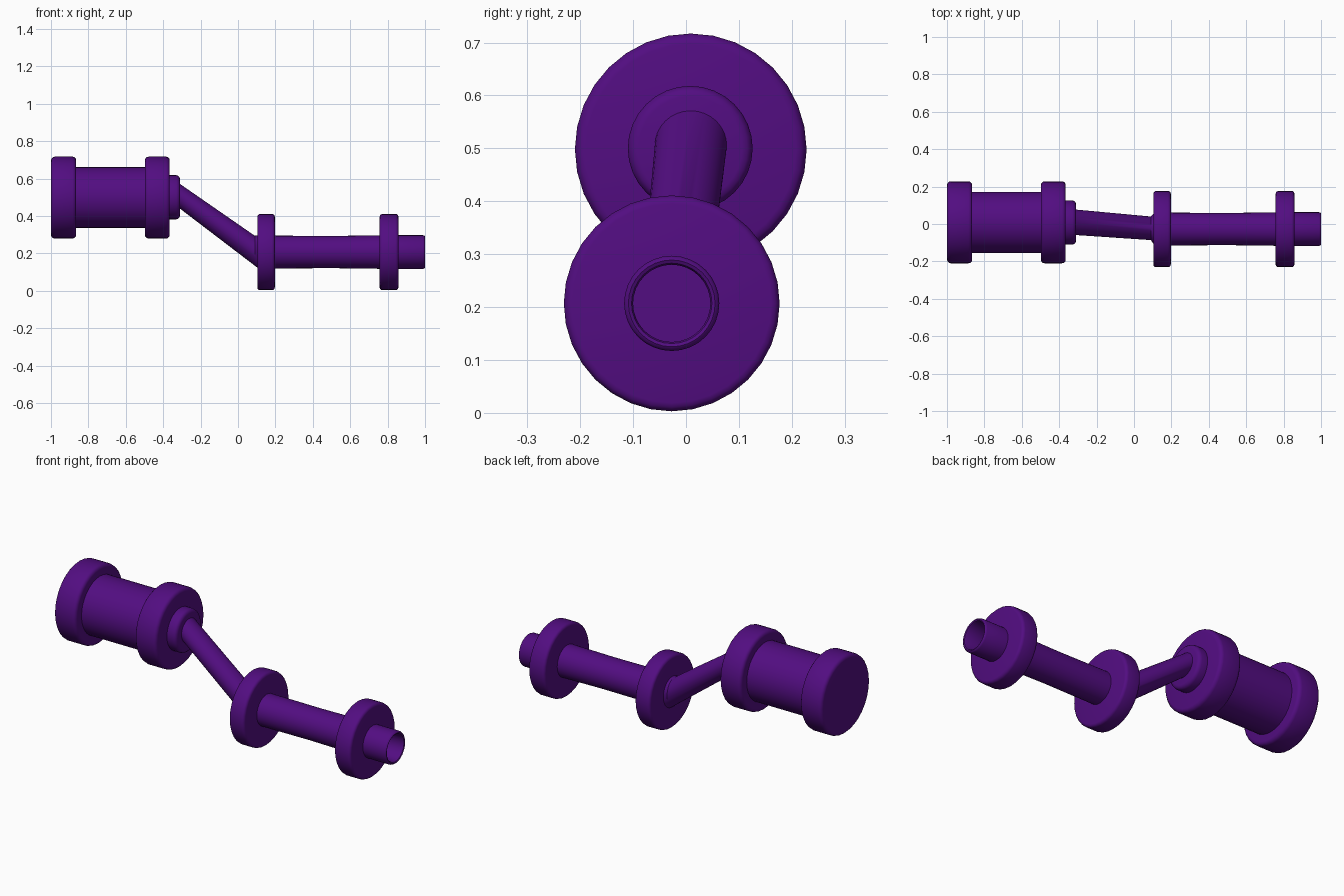
import bpy, bmesh, math

cube = bpy.data.objects.get("Cube")
if cube:
    bpy.data.objects.remove(cube, do_unlink=True)

purple = bpy.data.materials.new("deep purple")
purple.use_nodes = True
colour = (0.085, 0.004, 0.22, 1)
purple.diffuse_color = colour
purple.node_tree.nodes["Principled BSDF"].inputs["Base Color"].default_value = colour

SIDES = 32


def loft(name, rings):
    """Skin elliptical rings (x, y, z, y radius, z radius) and cap both ends."""
    bm = bmesh.new()
    loops = []
    for x, y, z, ry, rz in rings:
        angles = [2 * math.pi * i / SIDES for i in range(SIDES)]
        loops.append([bm.verts.new((x, y + ry * math.cos(a), z + rz * math.sin(a)))
                      for a in angles])
    for a, b in zip(loops, loops[1:]):
        for i in range(SIDES):
            j = (i + 1) % SIDES
            bm.faces.new((a[i], a[j], b[j], b[i]))
    bm.faces.new(loops[0])
    bm.faces.new(loops[-1])
    bmesh.ops.recalc_face_normals(bm, faces=bm.faces)
    mesh = bpy.data.meshes.new(name)
    bm.to_mesh(mesh)
    bm.free()
    mesh.materials.append(purple)
    obj = bpy.data.objects.new(name, mesh)
    bpy.context.collection.objects.link(obj)
    bpy.ops.object.select_all(action='DESELECT')
    obj.select_set(True)
    bpy.context.view_layer.objects.active = obj
    bpy.ops.object.shade_smooth_by_angle(angle=math.radians(40))
    return obj


def lathe(name, centre, profile):
    """Turn (x, radius) points around an axis parallel to x."""
    return loft(name, [(x, *centre, r, r) for x, r in profile])


def disc(name, centre, x0, x1, radius, bevel):
    """A disc with rounded rims."""
    arc = [math.pi / 2 * k / 3 for k in range(4)]
    rim = [(bevel * (1 - math.sin(a)), radius - bevel * (1 - math.cos(a)))
           for a in reversed(arc)]
    rim = [(bevel * (1 - math.cos(a)), radius - bevel * (1 - math.sin(a))) for a in arc]
    left = [(x0 + d, r) for d, r in rim]
    right = [(x1 - d, r) for d, r in reversed(rim)]
    return lathe(name, centre, left + right)


upper = (0.009, 0.498)
lower = (-0.027, 0.207)

# Large spool
disc("spool_outer_flange", upper, -1.0, -0.865, 0.219, 0.02)
disc("spool_inner_flange", upper, -0.498, -0.365, 0.219, 0.02)
lathe("spool_barrel", upper, [(-0.9, 0.163), (-0.45, 0.163)])
disc("spool_collar", (0.008, 0.5), -0.4, -0.31, 0.118, 0.02)

# Slanted connecting rod, flaring into the small spool
loft("connecting_rod", [
    (-0.335, 0.01, 0.522, 0.068, 0.066),
    (-0.31, 0.009, 0.505, 0.068, 0.066),
    (0.09, -0.023, 0.214, 0.063, 0.08),
    (0.11, *lower, 0.089, 0.089),
    (0.14, *lower, 0.089, 0.089),
])

# Small spool
disc("shaft_inner_flange", lower, 0.103, 0.197, 0.204, 0.016)
disc("shaft_outer_flange", lower, 0.757, 0.858, 0.204, 0.016)

# Shaft with a hollow end
lathe("shaft", lower, [
    (0.15, 0.088), (0.5, 0.086), (0.8, 0.09), (0.99, 0.09), (0.997, 0.087),
    (1.0, 0.082), (0.997, 0.076), (0.99, 0.073), (0.89, 0.073),
])
